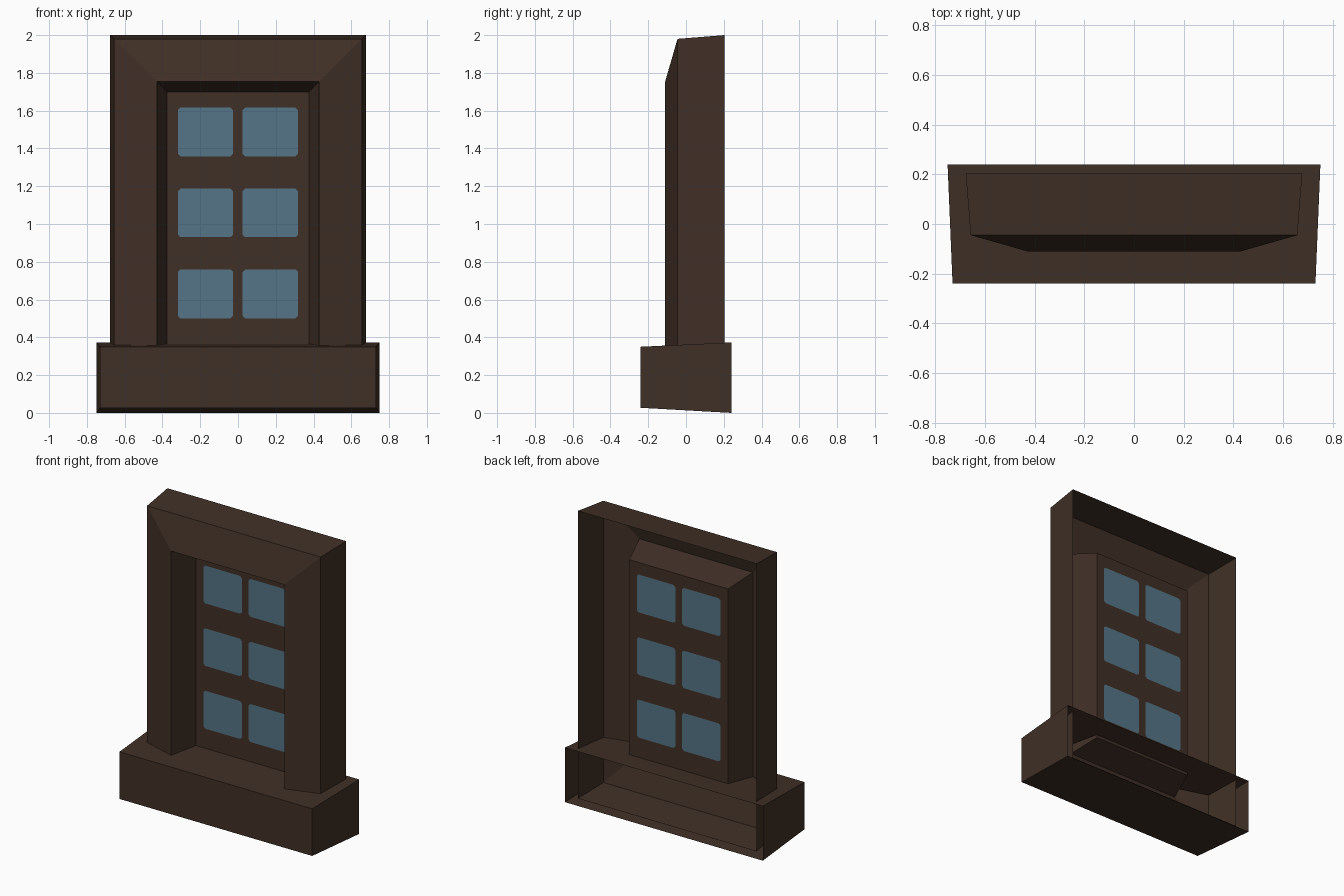
import bpy, bmesh

if "Cube" in bpy.data.objects:
    bpy.data.objects.remove(bpy.data.objects["Cube"])

def material(name, color):
    m = bpy.data.materials.new(name)
    m.diffuse_color = (*color, 1)
    m.use_nodes = True
    m.node_tree.nodes["Principled BSDF"].inputs["Base Color"].default_value = m.diffuse_color
    return m

wood = material("dark_wood", (0.051, 0.029, 0.019))
glass = material("blue_glass", (0.091, 0.178, 0.245))

def finish(name, bm):
    mesh = bpy.data.meshes.new(name)
    bm.to_mesh(mesh)
    bm.free()
    mesh.materials.append(wood)
    mesh.materials.append(glass)
    obj = bpy.data.objects.new(name, mesh)
    bpy.context.collection.objects.link(obj)
    return obj

def loft(name, rects, cap):
    """Join rectangles (half width, bottom, top, y) from back to front; the back stays open."""
    bm = bmesh.new()
    loops = [[bm.verts.new((x, y, z)) for x, z in ((-w, z0), (w, z0), (w, z1), (-w, z1))]
             for w, z0, z1, y in rects]
    for a, b in zip(loops, loops[1:]):
        for i in range(4):
            j = (i + 1) % 4
            bm.faces.new((a[i], a[j], b[j], b[i]))
    if cap:
        bm.faces.new(loops[-1])
    return finish(name, bm)

# Sill: tapered box, open at the back
loft("sill", [(0.75, 0.0, 0.373, 0.24), (0.73, 0.027, 0.35, -0.24)], True)

# Frame: outer sides, sloping front, recessed reveal
PANEL_Y = 0.08
loft("frame", [(0.677, 0.03, 2.0, 0.203), (0.657, 0.05, 1.98, -0.045),
               (0.43, 0.29, 1.755, -0.11), (0.375, 0.345, 1.70, PANEL_Y)], False)

# Window panel: a grid of faces with six glass panes
xs = [-0.375, -0.318, -0.027, 0.025, 0.317, 0.375]
zs = [0.345, 0.50, 0.76, 0.93, 1.187, 1.358, 1.617, 1.70]
bm = bmesh.new()
grid = [[bm.verts.new((x, PANEL_Y, z)) for x in xs] for z in zs]
for r in range(len(zs) - 1):
    for c in range(len(xs) - 1):
        f = bm.faces.new((grid[r][c], grid[r][c + 1], grid[r + 1][c + 1], grid[r + 1][c]))
        f.material_index = int(r % 2 == 1 and c % 2 == 1)
# Clipped pane corners
corners = [v for row in grid[1:-1] for v in row[1:-1]]
bmesh.ops.bevel(bm, geom=corners, offset=0.013, offset_type='OFFSET', segments=1,
                affect='VERTICES', material=0)
finish("window_panel", bm)
